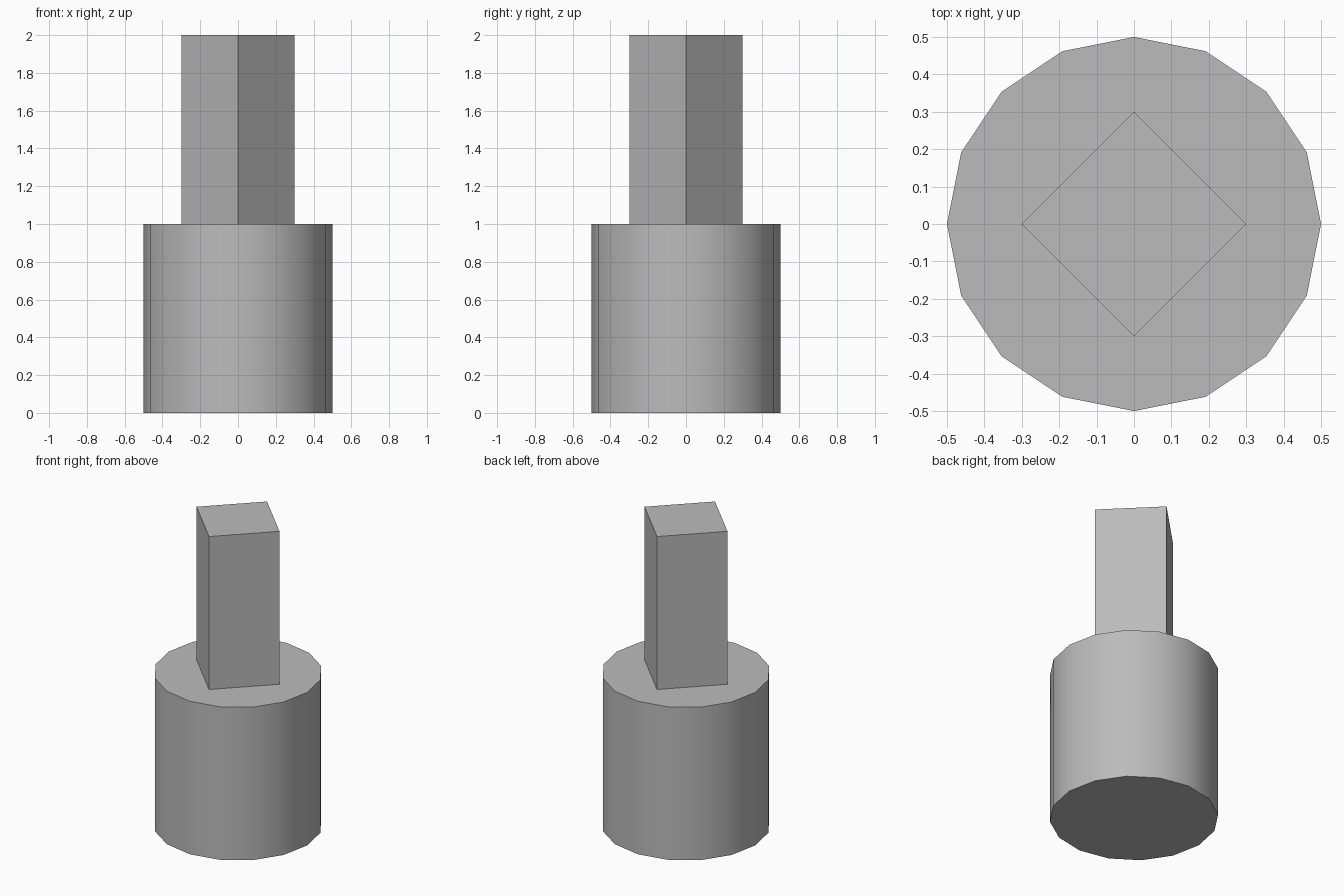
import bpy
import math

cube = bpy.data.objects.get("Cube")
if cube:
    bpy.data.objects.remove(cube, do_unlink=True)

# One plain grey for the whole model
grey = bpy.data.materials.new("plain grey")
grey.use_nodes = True
colour = (0.5, 0.5, 0.5, 1)
grey.diffuse_color = colour
grey.node_tree.nodes["Principled BSDF"].inputs["Base Color"].default_value = colour


def prism(name, sides, radius, bottom, top):
    bpy.ops.mesh.primitive_cylinder_add(
        vertices=sides, radius=radius, depth=top - bottom,
        location=(0, 0, (bottom + top) / 2))
    part = bpy.context.object
    part.name = name
    part.data.materials.append(grey)
    bpy.ops.object.shade_smooth_by_angle(angle=math.radians(30))
    return part


# Round base with softly shaded sides
prism("round_base", 16, 0.5, 0, 1)

# Square post, turned so its edges face the axes
prism("square_post", 4, 0.3, 1, 2)
